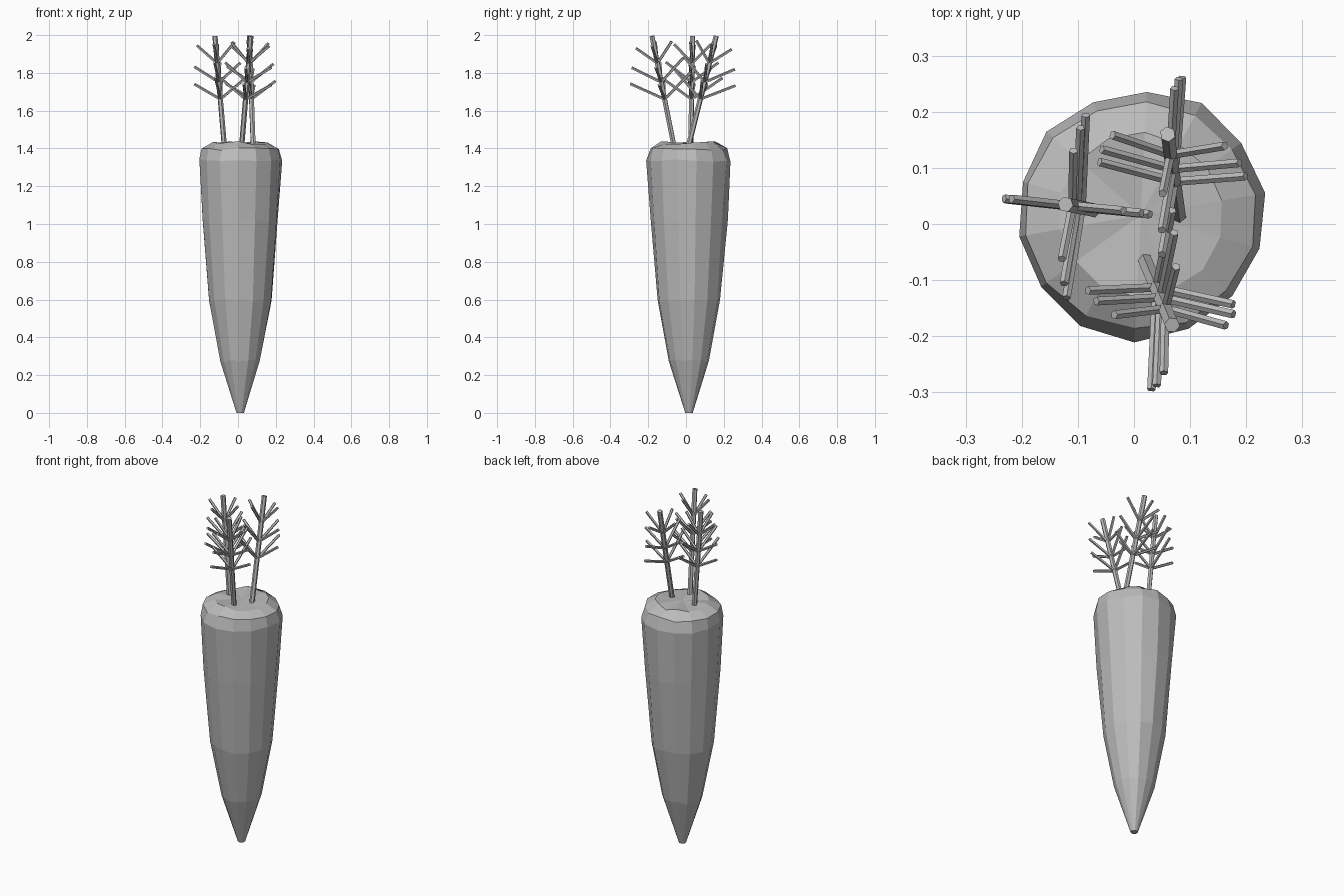
import bpy, bmesh, math, random
from mathutils import Vector, Matrix

cube = bpy.data.objects.get("Cube")
if cube:
    bpy.data.objects.remove(cube)

random.seed(4)
grey = bpy.data.materials.new("plain_grey")
grey.use_nodes = True
grey.diffuse_color = (0.5, 0.5, 0.5, 1)
grey.node_tree.nodes["Principled BSDF"].inputs["Base Color"].default_value = (0.5, 0.5, 0.5, 1)


def finish(bm, name):
    bmesh.ops.recalc_face_normals(bm, faces=bm.faces)
    mesh = bpy.data.meshes.new(name)
    bm.to_mesh(mesh)
    bm.free()
    mesh.materials.append(grey)
    obj = bpy.data.objects.new(name, mesh)
    bpy.context.collection.objects.link(obj)
    return obj


def rod(bm, start, end, radius, sides):
    """Straight prism between two points."""
    axis = end - start
    turn = axis.to_track_quat('Z', 'Y').to_matrix().to_4x4()
    bmesh.ops.create_cone(bm, cap_ends=True, segments=sides, radius1=radius,
                          radius2=radius, depth=axis.length,
                          matrix=Matrix.Translation((start + end) / 2) @ turn)


# Root: faceted taper, rounded over at the shoulder
SIDES = 14
PROFILE = [(0.02, 0), (0.107, 0.28), (0.168, 0.6), (0.203, 1.02),
           (0.223, 1.34), (0.205, 1.4), (0.145, 1.435)]
bm = bmesh.new()
rings = []
for radius, z in PROFILE:
    ring = []
    for i in range(SIDES):
        a = math.radians(10) + math.tau * i / SIDES
        r = radius * random.uniform(0.975, 1.02)
        wobble = random.uniform(-0.012, 0.004) if z > 0 else 0
        ring.append(bm.verts.new((0.012 + r * math.cos(a),
                                  0.016 + r * math.sin(a), z + wobble)))
    rings.append(ring)
for low, high in zip(rings, rings[1:]):
    for i in range(SIDES):
        j = (i + 1) % SIDES
        bm.faces.new((low[i], low[j], high[j], high[i]))
bm.faces.new(rings[0])
crown = bm.verts.new((0.012, 0.016, 1.428))
for i in range(SIDES):
    bm.faces.new((rings[-1][i], rings[-1][(i + 1) % SIDES], crown))
finish(bm, "root")

# Leaf stalks: a leaning stem with three whorls of four branches
# Whorl: height, sideways length, fore-and-aft length, rise in degrees
WHORLS = [(1.66, 0.16, 0.2, 35), (1.75, 0.155, 0.175, 37), (1.85, 0.145, 0.14, 46)]
STALKS = {
    "left_stalk": ((0.08, 0.015), (0.06, 0.16)),
    "front_stalk": ((0.02, -0.065), (0.068, -0.18)),
    "right_stalk": ((-0.073, 0.025), (-0.122, 0.035)),
}
for name, (foot, head) in STALKS.items():
    bm = bmesh.new()
    base, tip = Vector((*foot, 1.42)), Vector((*head, 1.995))
    rod(bm, base, tip, 0.014, 6)
    lean = Vector((0, 0, 1)).rotation_difference(tip - base)
    for height, side_len, long_len, rise in WHORLS:
        start = base.lerp(tip, (height - base.z) / (tip.z - base.z))
        for k in range(4):
            a = math.radians(90 * k - 6)
            e = math.radians(rise)
            way = Vector((math.cos(a) * math.cos(e), math.sin(a) * math.cos(e), math.sin(e)))
            length = long_len if k % 2 else side_len
            rod(bm, start, start + lean @ way * length, 0.008, 5)
    finish(bm, name)
